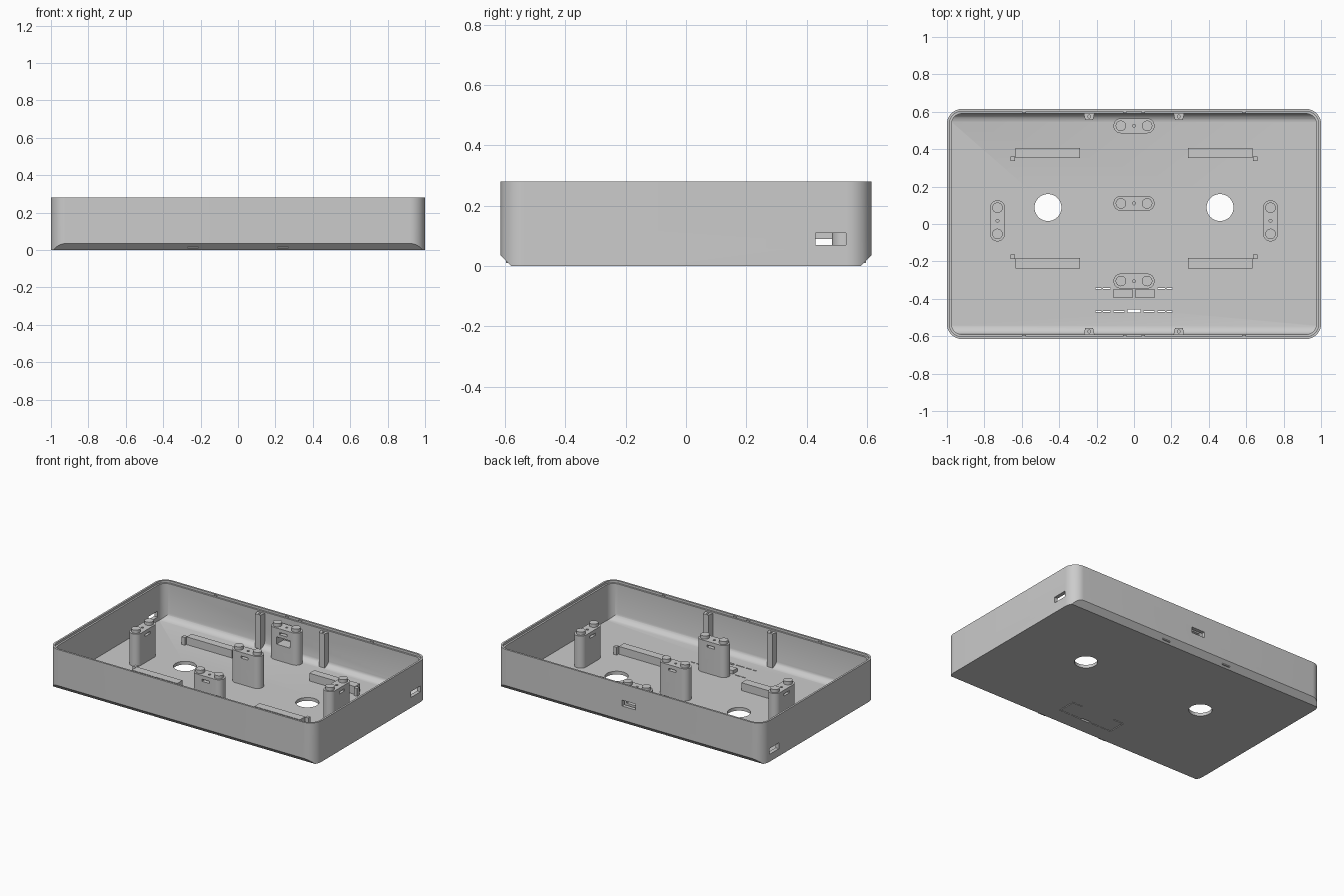
import bpy, bmesh, math

if "Cube" in bpy.data.objects:
    bpy.data.objects.remove(bpy.data.objects["Cube"])

gray = bpy.data.materials.new("plain gray")
gray.diffuse_color = (0.6, 0.6, 0.6, 1)
gray.use_nodes = True
gray.node_tree.nodes["Principled BSDF"].inputs["Base Color"].default_value = gray.diffuse_color
FLOOR = 0.022


def rounded(cx, cy, hx, hy, r, n=8):
    """Outline of a rounded rectangle; also gives circles and pills."""
    pts = []
    for k, (sx, sy) in enumerate([(1, 1), (-1, 1), (-1, -1), (1, -1)]):
        for i in range(n + 1):
            a = math.radians(90 * (k + i / n))
            p = (cx + sx * (hx - r) + r * math.cos(a), cy + sy * (hy - r) + r * math.sin(a))
            if all(math.dist(p, q) > 1e-5 for q in pts):
                pts.append(p)
    return pts


def prism(name, pts, z0, z1, planes=()):
    """Extrude an outline from z0 to z1, then trim it with planes."""
    bm = bmesh.new()
    face = bm.faces.new([bm.verts.new((x, y, z0)) for x, y in pts])
    ext = bmesh.ops.extrude_face_region(bm, geom=[face])["geom"]
    for v in ext:
        if isinstance(v, bmesh.types.BMVert):
            v.co.z = z1
    for co, no in planes:
        bmesh.ops.bisect_plane(bm, geom=bm.verts[:] + bm.edges[:] + bm.faces[:], dist=1e-6,
                               plane_co=co, plane_no=no, clear_outer=True)
        rim = [e for e in bm.edges if e.is_boundary]
        if rim:
            bmesh.ops.edgeloop_fill(bm, edges=rim)
    bmesh.ops.recalc_face_normals(bm, faces=bm.faces[:])
    me = bpy.data.meshes.new(name)
    bm.to_mesh(me)
    bm.free()
    me.materials.append(gray)
    ob = bpy.data.objects.new(name, me)
    bpy.context.collection.objects.link(ob)
    return ob


def box(name, x0, x1, y0, y1, z0, z1):
    return prism(name, [(x0, y0), (x1, y0), (x1, y1), (x0, y1)], z0, z1)


def disc(name, x, y, r, z0, z1, n=8):
    return prism(name, rounded(x, y, r, r, r, n), z0, z1)


def cut(ob, cutters):
    bpy.context.view_layer.objects.active = ob
    for c in cutters:
        m = ob.modifiers.new("cut", "BOOLEAN")
        m.operation, m.solver, m.object = "DIFFERENCE", "EXACT", c
        bpy.ops.object.modifier_apply(modifier=m.name)
        bpy.data.objects.remove(c)


# Outer shell: long bottom edges chamfered
shell = prism("tray_shell", rounded(0, 0, 1, 0.615, 0.08, 12), 0, 0.28,
              [((0, s * 0.615, 0.035), (0, s, -1)) for s in (1, -1)])

# Cavity with rounded long floor edges, and the stepped rim
R, IY = 0.05, 0.59
fillet = []
for s in (1, -1):
    for deg in (15, 30, 45, 60, 75):
        c, d = math.cos(math.radians(deg)), math.sin(math.radians(deg))
        fillet.append(((0, s * (IY - R + R * c), FLOOR + R - R * d), (0, s * c, -d)))
cutters = [prism("cavity", rounded(0, 0, 0.975, IY, 0.055, 12), FLOOR, 0.4, fillet),
           prism("rim_step", rounded(0, 0, 0.987, 0.602, 0.067, 12), 0.265, 0.4)]

# Wall slots and round floor holes
cutters += [box("slot", 0.9, 1.1, 0.43, 0.53, 0.07, 0.11),
            box("slot", -1.1, -0.9, 0.43, 0.53, 0.05, 0.09),
            box("slot", -0.05, 0.05, 0.56, 0.7, 0.13, 0.17)]
cutters += [disc("hole", x, 0.088, 0.072, -0.1, 0.1, 12) for x in (-0.46, 0.46)]

# Dashed outline of the small hatch in the floor
for s in (1, -1):
    for y in (-0.345, -0.467):
        cutters.append(box("slit", s * 0.125, s * 0.165, y - 0.003, y + 0.003, -0.1, 0.1))
        cutters.append(box("slit", s * 0.175, s * 0.205, y - 0.003, y + 0.003, -0.1, 0.1))
    cutters.append(box("slit", s * 0.199, s * 0.205, -0.45, -0.36, -0.1, 0.006))
    cutters.append(box("slit", s * 0.05, s * 0.11, -0.47, -0.464, -0.1, 0.1))
cutters.append(box("latch_gap", -0.035, 0.035, -0.474, -0.458, -0.1, 0.1))
cut(shell, cutters)

# Pill-shaped standoffs with two pegs, a screw hole and a nut slot
for name, x, y, along_x in [("back", 0, 0.525, 1), ("middle", 0, 0.11, 1), ("front", 0, -0.305, 1),
                            ("left", -0.73, 0.017, 0), ("right", 0.73, 0.017, 0)]:
    hx, hy = (0.11, 0.04) if along_x else (0.04, 0.11)
    post = prism(name + "_standoff", rounded(x, y, hx, hy, 0.04), 0.01, 0.24)
    sx, sy = (0.028, 0.1) if along_x else (0.1, 0.028)
    tools = [disc("screw_hole", x, y, 0.008, 0.217, 0.3, 4),
             box("nut_slot", x - sx, x + sx, y - sy, y + sy, 0.2, 0.215)]
    if name == "back":
        tools.append(box("cable_pass", -0.05, 0.05, 0.4, 0.7, 0.13, 0.18))
    cut(post, tools)
    for s in (1, -1):
        dx, dy = (0.07 * s, 0) if along_x else (0, 0.07 * s)
        disc(name + "_peg", x + dx, y + dy, 0.028, 0.235, 0.262)

for sx in (1, -1):
    # Floor bars with small corner stops
    for y0, y1, sq in [(0.352, 0.405, 0.337), (-0.238, -0.182, -0.188)]:
        box("floor_bar", sx * 0.29, sx * 0.633, y0, y1, 0.01, 0.075)
        box("bar_stop", sx * 0.635, sx * 0.66, sq, sq + 0.025, 0.01, 0.075)
    # Hatch clips
    box("hatch_clip", sx * 0.008, sx * 0.11, -0.395, -0.347, 0.01, 0.045)
    for sy in (1, -1):
        # Screw posts on the long walls
        x, w = sx * 0.24, 0.03
        p = prism("wall_screw_post", [(x - w, sy * 0.597), (x + w, sy * 0.597),
                                      (x + 0.021, sy * 0.555), (x - 0.021, sy * 0.555)], 0.01, 0.255)
        cut(p, [disc("screw_hole", x, sy * 0.575, 0.008, 0.2, 0.3, 4)])
        # Small snap bumps under the rim
        for bx in (0.05, 0.588):
            box("rim_snap", sx * bx - 0.01, sx * bx + 0.01, sy * 0.594, sy * 0.608, 0.262, 0.275)

# Smooth curved surfaces, keep edges crisp
bpy.ops.object.select_all(action="DESELECT")
for ob in bpy.context.scene.objects:
    ob.select_set(True)
bpy.context.view_layer.objects.active = shell
bpy.ops.object.shade_smooth_by_angle(angle=math.radians(30))
